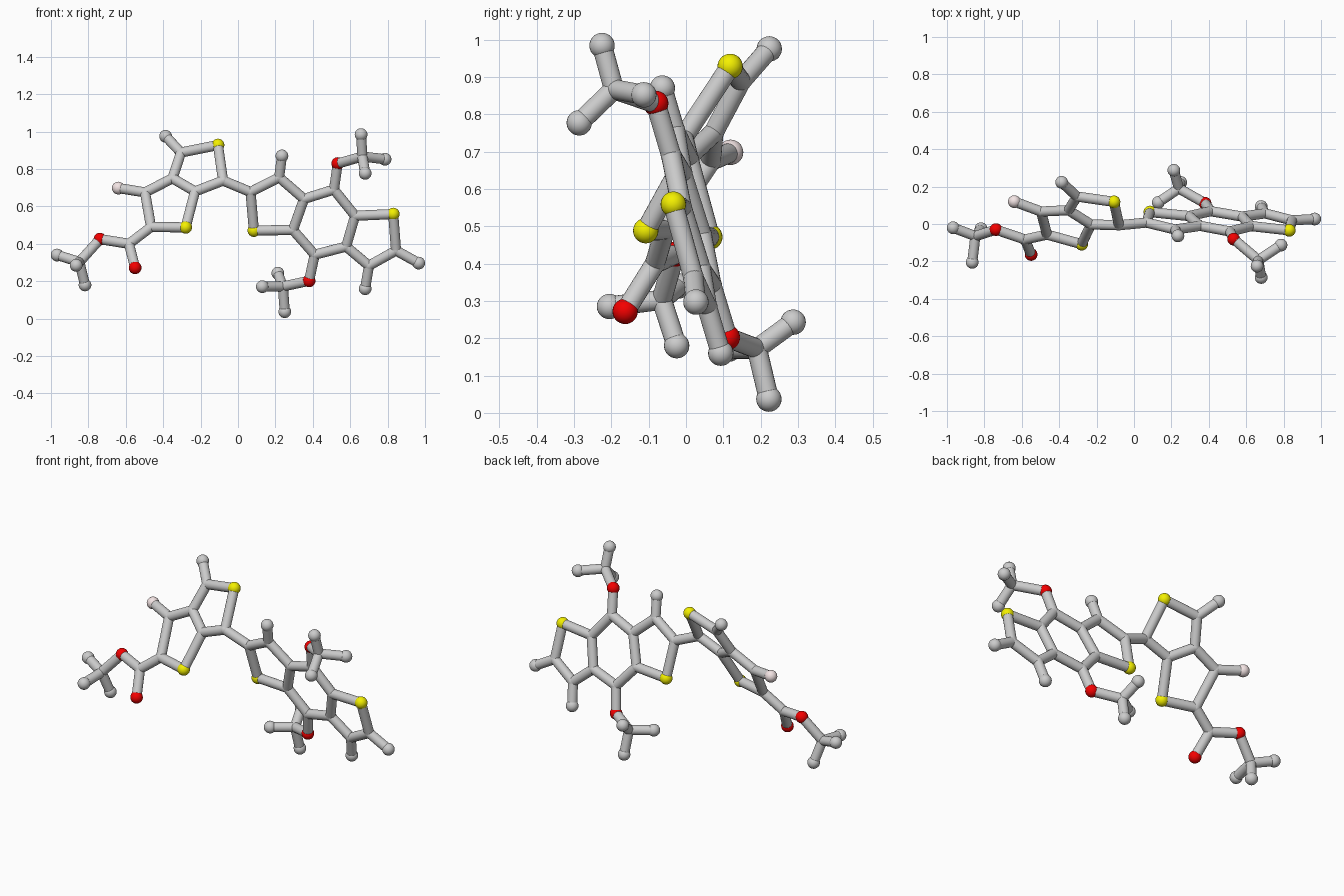
import bpy
from mathutils import Vector

if "Cube" in bpy.data.objects:
    bpy.data.objects.remove(bpy.data.objects["Cube"])

BALL, JOINT, ROD = 0.034, 0.028, 0.027


def paint(name, rgb):
    m = bpy.data.materials.new(name)
    m.diffuse_color = (*rgb, 1)
    m.use_nodes = True
    m.node_tree.nodes["Principled BSDF"].inputs["Base Color"].default_value = m.diffuse_color
    return m


PAINT = {"S": paint("yellow", (0.9, 0.87, 0.0)),
         "O": paint("red", (0.9, 0.0, 0.0)),
         "F": paint("pale_pink", (0.9, 0.78, 0.78))}
WORD = {"S": "sulfur_ball", "O": "oxygen_ball", "F": "fluorine_ball",
        "H": "end_ball", "C": "joint_ball"}


# The two flat ring systems lie in tilted planes: depth from (x, z)
def left(x, z):
    return Vector((x, -0.27 * x + 0.62 * z - 0.486, z))


def right(x, z):
    return Vector((x, -0.098 * x - 0.282 * z + 0.205, z))


# Atoms: the first letter is the element
A = {
    # left double ring
    "H1": left(-.387, .975), "C1": left(-.305, .888), "S1": left(-.107, .928),
    "C2": left(-.08, .738), "C3": left(-.23, .68), "C4": left(-.35, .75),
    "C5": left(-.497, .675), "F1": left(-.64, .698), "C6": left(-.465, .49),
    "S2": left(-.28, .488),
    # ester tail
    "C7": Vector((-.583, -.083, .40)), "O1": Vector((-.55, -.163, .272)),
    "O2": Vector((-.738, -.03, .425)), "C8": Vector((-.848, -.065, .303)),
    "H2": Vector((-.967, -.02, .34)), "H3": Vector((-.818, -.025, .18)),
    "H4": Vector((-.865, -.205, .285)),
    # right triple ring
    "C9": right(.067, .677), "C10": right(.22, .755), "H5": right(.235, .87),
    "C11": right(.353, .64), "C12": right(.294, .474), "S3": right(.085, .471),
    "C13": right(.513, .69), "C14": right(.626, .55), "C15": right(.578, .385),
    "C16": right(.41, .342), "O3": right(.533, .829), "O4": right(.38, .202),
    "S4": right(.83, .559), "C17": right(.845, .364), "C18": right(.70, .283),
    "H6": right(.966, .297), "H7": right(.68, .16),
    # upper and lower methyl groups
    "C19": Vector((.665, -.193, .867)), "H8": Vector((.658, -.225, .984)),
    "H9": Vector((.786, -.113, .852)), "H10": Vector((.68, -.286, .777)),
    "C20": Vector((.24, .19, .172)), "H11": Vector((.213, .287, .243)),
    "H12": Vector((.25, .222, .037)), "H13": Vector((.13, .115, .171)),
}

# Bonds as chains of atoms
CHAINS = """H1 C1 S1 C2 C3 C4 C1
C4 C5 C6 S2 C3
C5 F1
C6 C7 O1
C7 O2 C8 H2
H3 C8 H4
C2 C9 C10 C11 C12 S3 C9
C10 H5
C11 C13 C14 C15 C16 C12
C13 O3 C19 H8
H9 C19 H10
C16 O4 C20 H11
H12 C20 H13
C14 S4 C17 C18 C15
C17 H6
C18 H7"""


def finish(name, mat=None):
    o = bpy.context.object
    o.name = name
    bpy.ops.object.shade_smooth_by_angle()
    if mat:
        o.data.materials.append(mat)


# Balls
for key, pos in A.items():
    kind = key[0]
    r = JOINT if kind == "C" else BALL
    bpy.ops.mesh.primitive_uv_sphere_add(segments=24, ring_count=14, radius=r, location=pos)
    finish(WORD[kind], PAINT.get(kind))

# Rods
for chain in CHAINS.splitlines():
    names = chain.split()
    for a, b in zip(names, names[1:]):
        p, q = A[a], A[b]
        d = q - p
        bpy.ops.mesh.primitive_cylinder_add(
            vertices=20, radius=ROD, depth=d.length, location=(p + q) / 2,
            rotation=d.to_track_quat('Z', 'Y').to_euler())
        finish("bond_rod")
